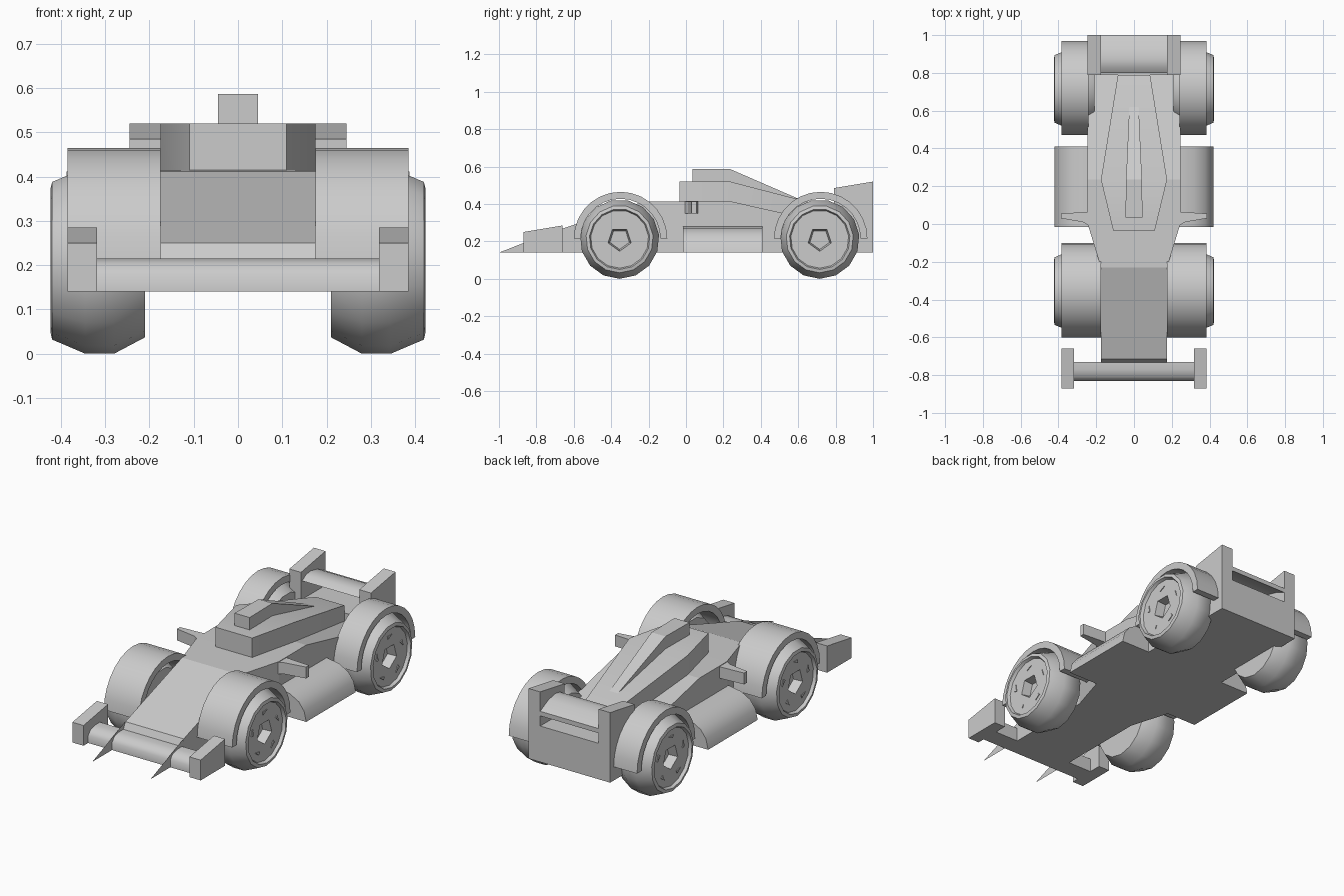
import bpy, bmesh
from math import sin, cos, pi, radians

if "Cube" in bpy.data.objects:
    bpy.data.objects.remove(bpy.data.objects["Cube"])


def finish(name, bm, smooth=None):
    bmesh.ops.recalc_face_normals(bm, faces=bm.faces)
    me = bpy.data.meshes.new(name)
    bm.to_mesh(me)
    bm.free()
    ob = bpy.data.objects.new(name, me)
    bpy.context.collection.objects.link(ob)
    if smooth:
        bpy.ops.object.select_all(action='DESELECT')
        ob.select_set(True)
        bpy.context.view_layer.objects.active = ob
        bpy.ops.object.shade_smooth_by_angle(angle=radians(smooth))
    return ob


def skin(name, rings, smooth=None):
    """Bridge equal-length closed rings and cap both ends."""
    bm = bmesh.new()
    vs = [[bm.verts.new(p) for p in r] for r in rings]
    n = len(rings[0])
    for a, b in zip(vs, vs[1:]):
        for i in range(n):
            j = (i + 1) % n
            bm.faces.new((a[i], a[j], b[j], b[i]))
    bm.faces.new(vs[0])
    bm.faces.new(vs[-1])
    return finish(name, bm, smooth)


def loft(name, stations, bottom, smooth=None):
    """Box sections along y: (y, half width, top height)."""
    return skin(name, [[(-w, y, bottom), (w, y, bottom), (w, y, z), (-w, y, z)]
                       for y, w, z in stations], smooth)


def side_extrude(name, profile, x0, x1, smooth=None):
    """(y, z) profile pushed along x."""
    return skin(name, [[(x, y, z) for y, z in profile] for x in (x0, x1)], smooth)


# Hull with sloping nose, cockpit cover and top fin
loft("hull", [(-.735, .175, .21), (-.715, .175, .25), (-.23, .175, .412),
              (0, .245, .415), (.235, .245, .415), (.79, .245, .29)], .14)
loft("cockpit", [(-.035, .11, .52), (.235, .175, .52), (.79, .085, .376)], .27, 35)
loft("top_fin", [(.035, .045, .587), (.235, .042, .587), (.62, .025, .42)], .38)

# Tail block and curved rear wing
side_extrude("tail_block", [(.79, .14), (1, .14), (1, .335), (.79, .335)], -.245, .245)
side_extrude("rear_wing", [(.8, .435), (.83, .455), (.87, .462), (.93, .45), (1, .415),
                           (1, .39), (.93, .42), (.87, .435)], -.18, .18, 40)

# Front wing
side_extrude("front_wing", [(-.83, .14), (-.83, .18), (-.81, .205), (-.77, .215),
                            (-.73, .215), (-.73, .14)], -.32, .32, 50)

# Wheel outline: (distance from centre line, radius)
TIRE = [(.21, .10), (.21, .175), (.28, .212), (.345, .212), (.42, .18), (.424, .162), (.408, .155)]
SEG = 15


def wheel(name, s, cy):
    cz = .212
    rings = []
    for k, (x, r) in enumerate(TIRE + [(.408, .065), (.36, .055)]):
        ring = []
        for i in range(SEG):
            a = 2 * pi * i / SEG
            # hub recess is five-sided
            f = cos(pi / 5) / cos(a % (2 * pi / 5) - pi / 5) if k >= len(TIRE) else 1
            ring.append((s * x, cy + r * f * sin(a), cz - r * f * cos(a)))
        rings.append(ring)
    skin(name, rings, 35)
    # small wedge details around the hub
    bm = bmesh.new()
    for i in range(5):
        a = 2 * pi * (i + .5) / 5
        tri = [(.118, a - .16), (.118, a + .16), (.1, a + .16)]
        lo, hi = [[bm.verts.new((s * x, cy + r * sin(t), cz - r * cos(t))) for r, t in tri]
                  for x in (.406, .412)]
        bm.faces.new(hi)
        for j in range(3):
            bm.faces.new((lo[j], lo[(j + 1) % 3], hi[(j + 1) % 3], hi[j]))
    finish(name + "_details", bm)


def fender(name, s, cy, x0, x1):
    def arc(r):
        return [(cy - r * cos(pi * i / 14), .215 + r * sin(pi * i / 14)) for i in range(15)]
    side_extrude(name, arc(.25) + arc(.213)[::-1], s * x0, s * x1, 35)


for s, side in ((1, "right"), (-1, "left")):
    wheel("front_wheel_" + side, s, -.355)
    wheel("rear_wheel_" + side, s, .715)
    fender("front_fender_" + side, s, -.35, .175, .385)
    fender("rear_fender_" + side, s, .72, .24, .385)

    # Rear wing uprights and front wing endplates
    side_extrude("rear_upright_" + side, [(.79, .3), (1, .3), (1, .52), (.79, .485)], s * .175, s * .245)
    side_extrude("front_endplate_" + side, [(-.87, .14), (-.66, .14), (-.66, .285), (-.87, .25)],
                 s * .318, s * .385)

    # Rounded side pod
    pod = [(.2, .14), (.2, .28), (.245, .28), (.32, .268), (.375, .238), (.407, .195), (.42, .14)]
    skin("side_pod_" + side, [[(s * x, y, z) for x, z in pod] for y in (-.015, .41)], 40)

    # Swept mirror arm
    plan = [(.22, -.02), (.27, .01), (.387, .03), (.387, .055), (.24, .065)]
    skin("mirror_" + side, [[(s * x, y, z) for x, y in plan] for z in (.35, .412)])

    # Thin nose blade
    bm = bmesh.new()
    bm.faces.new([bm.verts.new((s * .175, y, z)) for y, z in ((-1, .14), (-.72, .14), (-.72, .25))])
    finish("nose_blade_" + side, bm)
